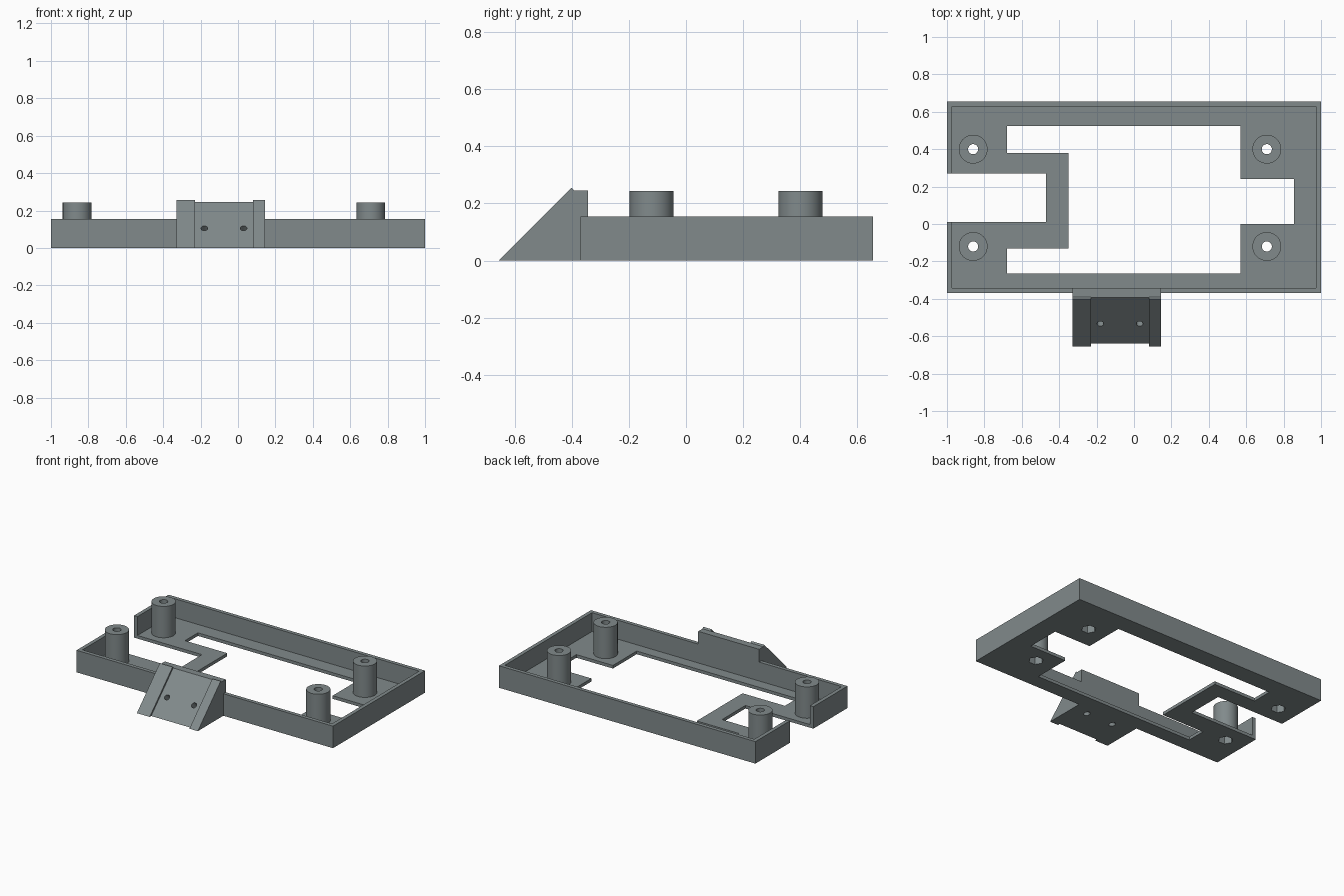
import bpy, bmesh, math
from mathutils import Matrix, Vector

if "Cube" in bpy.data.objects:
    bpy.data.objects.remove(bpy.data.objects["Cube"])

grey = bpy.data.materials.new("slate grey")
grey.diffuse_color = (0.22, 0.255, 0.26, 1)
grey.use_nodes = True
grey.node_tree.nodes["Principled BSDF"].inputs["Base Color"].default_value = grey.diffuse_color

TOP, FLOOR, WALL = 0.155, 0.022, 0.027
X1, Y0, Y1 = 1.0, -0.37, 0.655
SLOT0, SLOT1 = 0.01, 0.27            # opening in the left wall
WX0, WX1 = -0.33, 0.145              # width of the sloped bracket
POSTS = [(x, y) for x in (-0.86, 0.71) for y in (-0.12, 0.40)]


def ring(cx, cy, r, n):
    return [(cx + r * math.cos(2 * math.pi * i / n),
             cy + r * math.sin(2 * math.pi * i / n)) for i in range(n)]


def prism(name, loops, h0, h1, along_x=False):
    """Extrude a flat outline with holes from h0 to h1 along z (or x)."""
    cu = bpy.data.curves.new(name + "_outline", 'CURVE')
    cu.dimensions, cu.fill_mode = '2D', 'BOTH'
    cu.extrude = (h1 - h0) / 2
    for pts in loops:
        sp = cu.splines.new('POLY')
        sp.points.add(len(pts) - 1)
        for p, (a, b) in zip(sp.points, pts):
            p.co = (a, b, 0, 1)
        sp.use_cyclic_u = True
    tmp = bpy.data.objects.new(name + "_tmp", cu)
    bpy.context.collection.objects.link(tmp)
    bpy.context.view_layer.update()
    dg = bpy.context.evaluated_depsgraph_get()
    me = bpy.data.meshes.new_from_object(tmp.evaluated_get(dg))
    bpy.data.objects.remove(tmp)
    bm = bmesh.new()
    bm.from_mesh(me)
    bmesh.ops.remove_doubles(bm, verts=bm.verts, dist=1e-5)
    bmesh.ops.translate(bm, verts=bm.verts, vec=(0, 0, (h0 + h1) / 2))
    if along_x:
        turn = Matrix(((0, 0, 1, 0), (1, 0, 0, 0), (0, 1, 0, 0), (0, 0, 0, 1)))
        bmesh.ops.transform(bm, matrix=turn, verts=bm.verts)
    bmesh.ops.recalc_face_normals(bm, faces=bm.faces)
    for f in bm.faces:
        f.smooth = False
    bm.to_mesh(me)
    bm.free()
    me.name = name
    me.materials.clear()
    me.materials.append(grey)
    ob = bpy.data.objects.new(name, me)
    bpy.context.collection.objects.link(ob)
    return ob


# Floor plate: slot on the left, stepped window, hexagonal nut pockets
outer = [(-X1, SLOT1), (-0.47, SLOT1), (-0.47, SLOT0), (-X1, SLOT0),
         (-X1, Y0), (X1, Y0), (X1, Y1), (-X1, Y1)]
window = [(-0.68, -0.265), (0.57, -0.265), (0.57, 0), (0.855, 0),
          (0.855, 0.24), (0.57, 0.24), (0.57, 0.525), (-0.68, 0.525),
          (-0.68, 0.38), (-0.35, 0.38), (-0.35, -0.13), (-0.68, -0.13)]
prism("floor_plate", [outer, window] + [ring(x, y, 0.048, 6) for x, y in POSTS], 0, FLOOR)

# Rim walls, broken by the slot and the bracket
w = WALL
prism("rim_wall_main", [[(-X1, SLOT1), (-X1, Y1), (X1, Y1), (X1, Y0), (WX1, Y0),
                         (WX1, Y0 + w), (X1 - w, Y0 + w), (X1 - w, Y1 - w),
                         (-X1 + w, Y1 - w), (-X1 + w, SLOT1)]], FLOOR, TOP)
prism("rim_wall_corner", [[(-X1, SLOT0), (-X1, Y0), (WX0, Y0), (WX0, Y0 + w),
                           (-X1 + w, Y0 + w), (-X1 + w, SLOT0)]], FLOOR, TOP)

# Mounting posts: nut pocket below, screw hole above
for i, (x, y) in enumerate(POSTS):
    parts = [prism(f"post_base_{i}", [ring(x, y, 0.077, 48), ring(x, y, 0.048, 6)], FLOOR, 0.07),
             prism(f"post_{i}", [ring(x, y, 0.077, 48), ring(x, y, 0.027, 32)], 0.07, 0.243)]
    for ob in parts:
        bpy.ops.object.select_all(action='DESELECT')
        ob.select_set(True)
        bpy.context.view_layer.objects.active = ob
        bpy.ops.object.shade_smooth_by_angle(angle=math.radians(30))

# Sloped bracket: two raised side rails and a recessed middle
back = [(Y0 + w, 0.245), (Y0 + w, FLOOR), (Y0, FLOOR), (Y0, 0)]
rail = [(-0.655, 0), (-0.40, 0.255), (-0.39, 0.245)] + back
prism("bracket_rail_left", [rail], WX0, -0.23, True)
prism("bracket_rail_right", [rail], 0.08, WX1, True)
middle = prism("bracket_middle", [[(-0.638, 0), (-0.393, 0.245)] + back], -0.23, 0.08, True)

# Screw holes square to the slope
for x in (-0.18, 0.03):
    cutter = prism("screw_hole_cutter", [ring(0, 0, 0.018, 24)], -0.5, 0.5)
    cutter.matrix_world = (Matrix.Translation(Vector((x, -0.533, 0.105)))
                           @ Matrix.Rotation(math.radians(45), 4, 'X'))
    cutter.hide_render = True
    cutter.hide_viewport = True
    cut = middle.modifiers.new("screw_hole", 'BOOLEAN')
    cut.operation, cut.solver, cut.object = 'DIFFERENCE', 'EXACT', cutter
